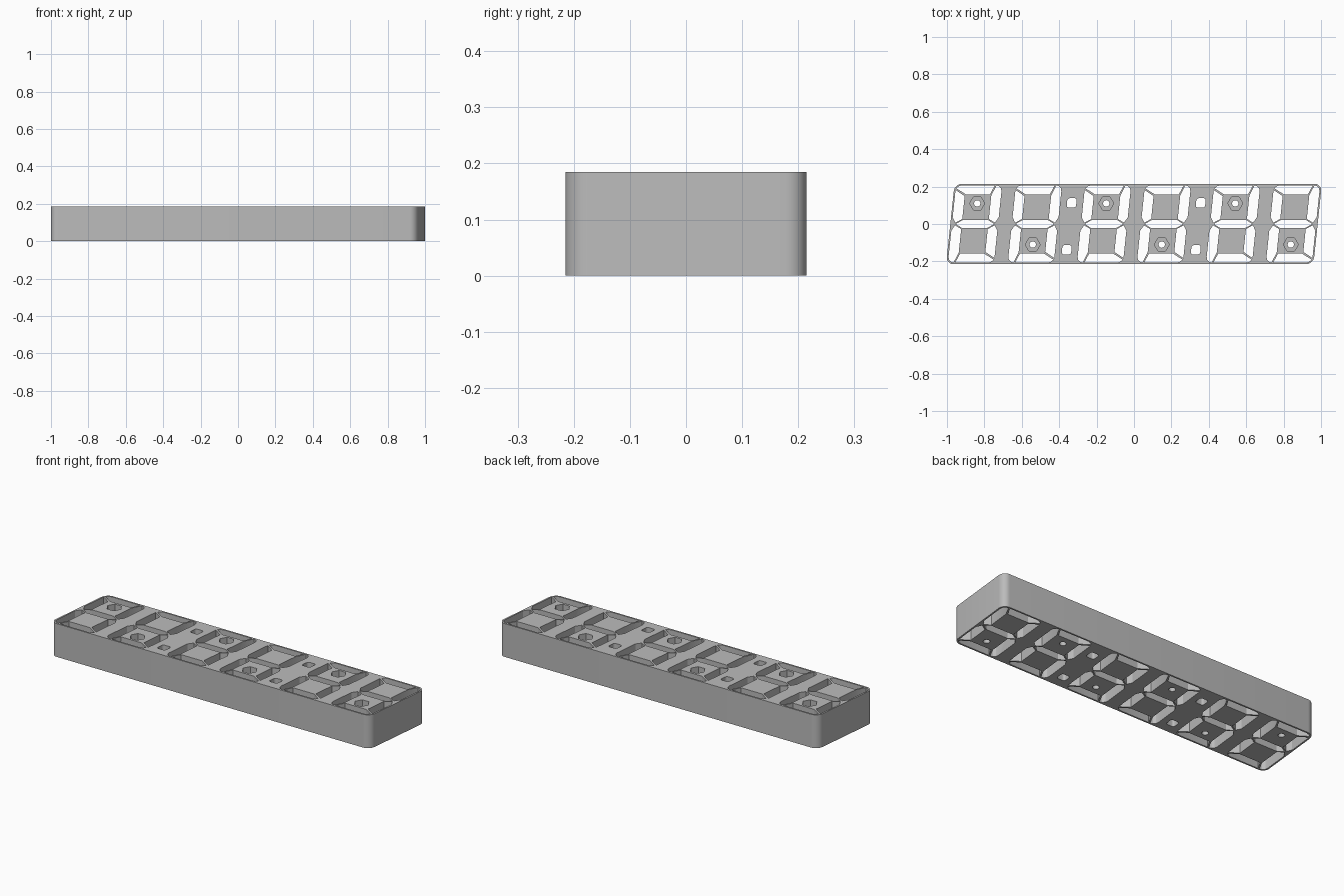
import bpy, bmesh, math

if "Cube" in bpy.data.objects:
    bpy.data.objects.remove(bpy.data.objects["Cube"])

SHEAR = math.tan(math.radians(6))      # forward lean of the digits
H = 0.185                              # slab thickness
DIGITS = (-0.85, -0.53, -0.16, 0.16, 0.53, 0.85)

grey = bpy.data.materials.new("plain grey")
grey.diffuse_color = (0.5, 0.5, 0.5, 1)
grey.use_nodes = True
grey.node_tree.nodes["Principled BSDF"].inputs["Base Color"].default_value = grey.diffuse_color


def prism(bm, pts, z0, z1, cx=0, shear=SHEAR):
    """Upright prism from a 2D profile, leaned sideways with y."""
    low = [bm.verts.new((cx + x + shear * y, y, z0)) for x, y in pts]
    high = [bm.verts.new((v.co.x, v.co.y, z1)) for v in low]
    bm.faces.new(low)
    bm.faces.new(high)
    n = len(low)
    for i in range(n):
        j = (i + 1) % n
        bm.faces.new((low[i], low[j], high[j], high[i]))


def rounded_rect(hx, hy, r, steps, cy=0):
    pts = []
    for k, (sx, sy) in enumerate(((1, 1), (-1, 1), (-1, -1), (1, -1))):
        for i in range(steps + 1):
            a = math.pi / 2 * (k + i / steps)
            pts.append((sx * (hx - r) + r * math.cos(a),
                        cy + sy * (hy - r) + r * math.sin(a)))
    return pts


def ngon(r, n, cx, cy):
    return [(cx + r * math.cos(2 * math.pi * i / n),
             cy + r * math.sin(2 * math.pi * i / n)) for i in range(n)]


def finish(bm, name):
    bmesh.ops.recalc_face_normals(bm, faces=bm.faces)
    me = bpy.data.meshes.new(name)
    bm.to_mesh(me)
    bm.free()
    me.materials.append(grey)
    ob = bpy.data.objects.new(name, me)
    bpy.context.collection.objects.link(ob)
    return ob


# Slab with leaning ends and rounded corners
bm = bmesh.new()
prism(bm, rounded_rect(0.982, 0.215, 0.04, 8), 0, H)
slab = finish(bm, "display_housing")

# Segment shapes for the upper half of a digit; the lower half is a half turn
top_bar = [(-0.119, 0.1905), (-0.1075, 0.202), (-0.092, 0.206),
           (0.084, 0.206), (0.063, 0.158), (-0.065, 0.158)]
upper_right = [(0.071, 0.152), (0.093, 0.206), (0.1075, 0.202), (0.119, 0.1905),
               (0.123, 0.175), (0.123, 0.036), (0.106, 0.007), (0.071, 0.027)]
upper_left = [(-0.123, 0.182), (-0.071, 0.149), (-0.071, 0.027),
              (-0.106, 0.007), (-0.123, 0.036)]
middle_bar = [(-0.103, 0), (-0.066, 0.022), (0.066, 0.022),
              (0.103, 0), (0.066, -0.022), (-0.066, -0.022)]

holes = bmesh.new()
pockets = bmesh.new()
for i, cx in enumerate(DIGITS):
    for seg in (top_bar, upper_right, upper_left):
        prism(holes, seg, -0.05, H + 0.05, cx)
        prism(holes, [(-x, -y) for x, y in seg], -0.05, H + 0.05, cx)
    prism(holes, middle_bar, -0.05, H + 0.05, cx)
    # Screw bore and hexagonal nut pocket, alternating upper and lower
    y = 0.11 if i % 2 == 0 else -0.11
    sx = cx + SHEAR * y
    prism(holes, ngon(0.017, 20, sx, y), -0.05, H + 0.05, 0, 0)
    prism(pockets, ngon(0.04, 6, sx, y), H - 0.1, H + 0.05, 0, 0)

# Colon dots between digit pairs
for cx in (-0.345, 0.345):
    for y in (0.113, -0.138):
        prism(holes, rounded_rect(0.025, 0.025, 0.012, 4, y), -0.05, H + 0.05, cx)

# Cut everything out of the slab
bpy.context.view_layer.objects.active = slab
slab.select_set(True)
for cutter in (finish(holes, "hole_cutter"), finish(pockets, "pocket_cutter")):
    cutter.hide_render = True
    mod = slab.modifiers.new("cut", 'BOOLEAN')
    mod.operation = 'DIFFERENCE'
    mod.solver = 'EXACT'
    mod.object = cutter
    bpy.ops.object.modifier_apply(modifier=mod.name)
    bpy.data.objects.remove(cutter, do_unlink=True)

bpy.ops.object.shade_smooth_by_angle(angle=math.radians(25))
